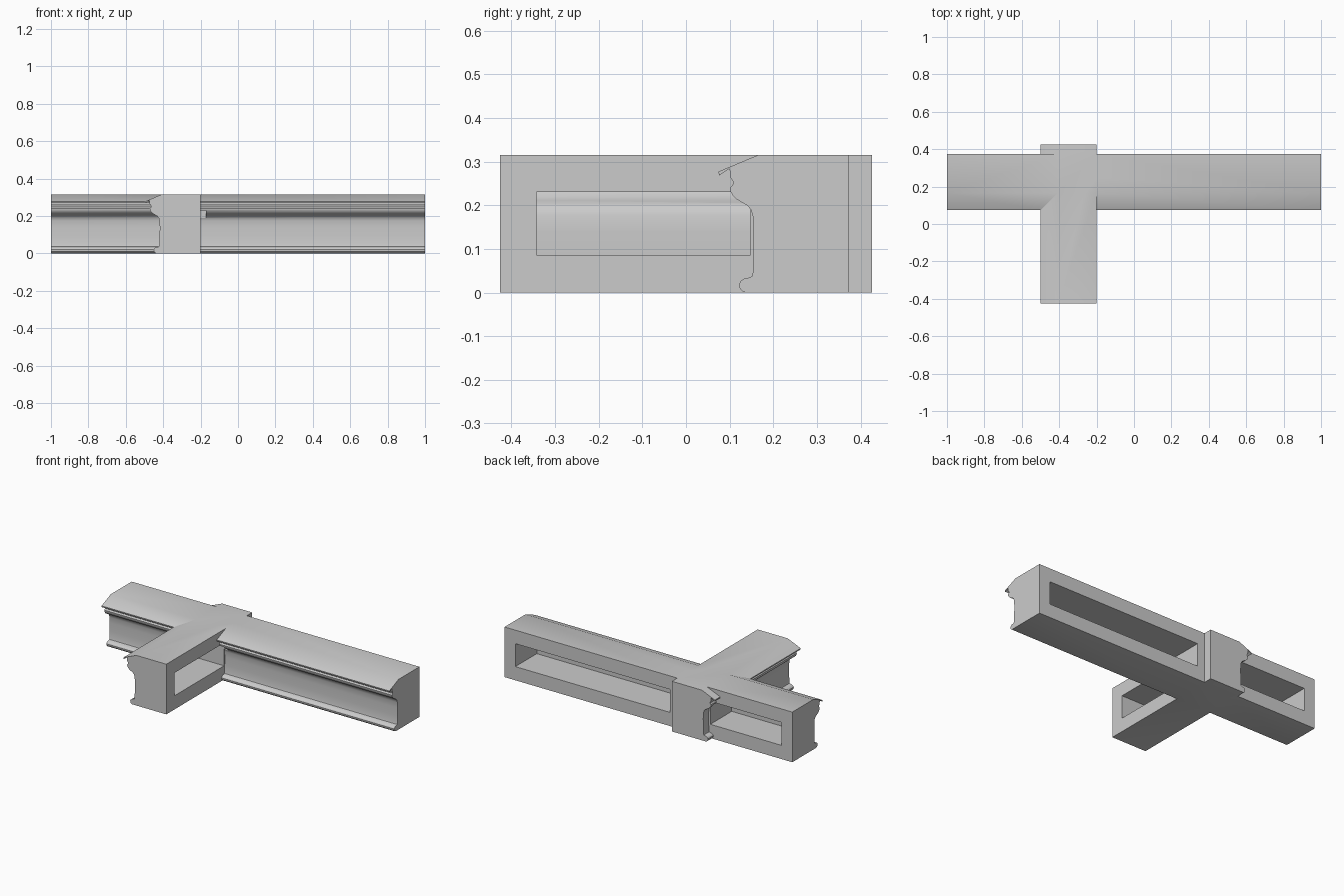
import bpy, bmesh, math

if "Cube" in bpy.data.objects:
    bpy.data.objects.remove(bpy.data.objects["Cube"])

BACK_Y, BACK_X = 0.373, -0.2   # flat rear planes of the long bar and the cross bar

# Moulding section: (depth from the flat back, height)
SECTION = [
    (0, 0), (0.236, 0), (0.244, 0.003), (0.250, 0.010), (0.251, 0.020),
    (0.247, 0.027), (0.240, 0.032), (0.229, 0.034), (0.222, 0.037), (0.220, 0.045),
    (0.219, 0.09), (0.218, 0.14), (0.220, 0.175), (0.224, 0.189), (0.232, 0.199),
    (0.244, 0.206), (0.256, 0.213), (0.265, 0.221), (0.271, 0.231), (0.272, 0.240),
    (0.265, 0.248), (0.266, 0.256), (0.272, 0.264), (0.273, 0.284),
    (0.297, 0.268), (0.299, 0.277), (0.208, 0.315), (0, 0.315)]

# Hollow section behind each window, following the moulding's inner skin
HOLLOW = [
    (-0.03, 0.086), (0.213, 0.086), (0.212, 0.14), (0.214, 0.178), (0.219, 0.194),
    (0.229, 0.204), (0.242, 0.211), (0.254, 0.219), (0.262, 0.230), (-0.03, 0.230)]


def along_x(d, z, t):
    return (t, BACK_Y - d, z)


def along_y(d, z, t):
    return (BACK_X - d, t, z)


def sweep(name, section, place, start, end):
    """Extrude a section between two stations along an axis."""
    bm = bmesh.new()
    a = [bm.verts.new(place(d, z, start)) for d, z in section]
    b = [bm.verts.new(place(d, z, end)) for d, z in section]
    bm.faces.new(a)
    bm.faces.new(b[::-1])
    n = len(section)
    for i in range(n):
        j = (i + 1) % n
        bm.faces.new((a[i], b[i], b[j], a[j]))
    bmesh.ops.recalc_face_normals(bm, faces=bm.faces)
    mesh = bpy.data.meshes.new(name)
    bm.to_mesh(mesh)
    bm.free()
    obj = bpy.data.objects.new(name, mesh)
    bpy.context.collection.objects.link(obj)
    return obj


def combine(target, other, operation):
    """Apply a boolean and remove the helper."""
    bpy.context.view_layer.objects.active = target
    mod = target.modifiers.new(operation.lower(), 'BOOLEAN')
    mod.operation, mod.object, mod.solver = operation, other, 'EXACT'
    bpy.ops.object.modifier_apply(modifier=mod.name)
    bpy.data.objects.remove(other)


# Crossing moulding bars
frame = sweep("crossed_moulding", SECTION, along_x, -1, 1)
combine(frame, sweep("cross_bar", SECTION, along_y, -0.426, 0.426), 'UNION')

# Windows: two in the long bar's back, one in the cross bar's side
for place, start, end in ((along_x, -0.15, 0.925),
                          (along_x, -0.925, -0.43),
                          (along_y, -0.343, 0.148)):
    combine(frame, sweep("window_cutter", HOLLOW, place, start, end), 'DIFFERENCE')

# Restore the solid cross bar end where the rear window runs past its moulded face
bpy.ops.object.select_all(action='DESELECT')
frame.select_set(True)
bpy.context.view_layer.objects.active = frame
bpy.ops.object.shade_smooth_by_angle(angle=math.radians(30))
